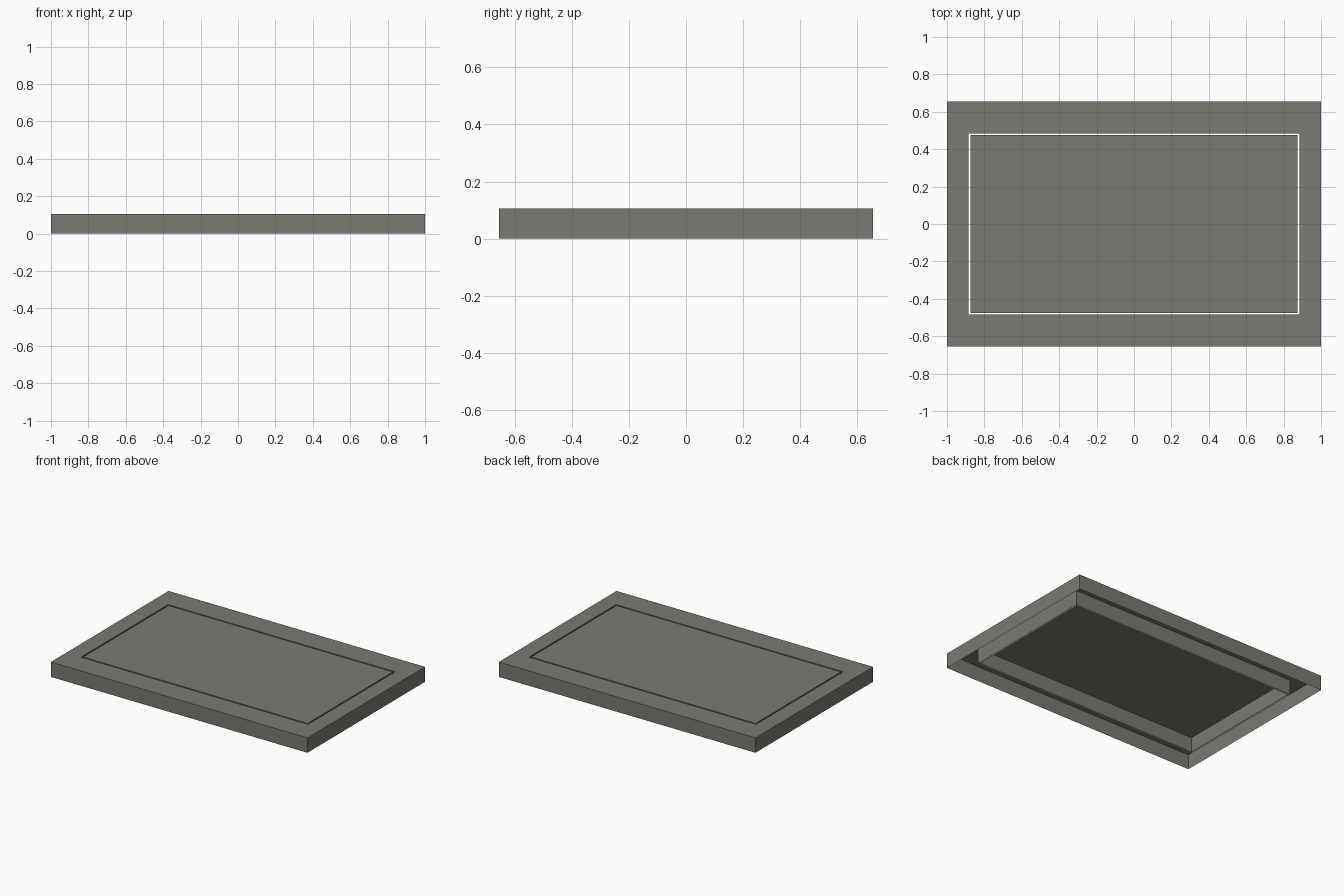
import bpy
import bmesh

if "Cube" in bpy.data.objects:
    bpy.data.objects.remove(bpy.data.objects["Cube"], do_unlink=True)

HEIGHT = 0.105
OUTER = (1.0, 0.655)
HOLE = (0.885, 0.485)
PANEL = (0.875, 0.475)

# Single warm grey for every part
grey = bpy.data.materials.new("warm_grey")
grey.use_nodes = True
colour = (0.195, 0.197, 0.172, 1)
grey.diffuse_color = colour
grey.node_tree.nodes["Principled BSDF"].inputs["Base Color"].default_value = colour


def sheet_part(name, rings, cap=False):
    """Skin a run of rectangles (half size, z) into an open thin shell."""
    bm = bmesh.new()
    loops = []
    for (hx, hy), z in rings:
        corners = [(-hx, -hy), (hx, -hy), (hx, hy), (-hx, hy)]
        loops.append([bm.verts.new((x, y, z)) for x, y in corners])
    for low, high in zip(loops, loops[1:]):
        for i in range(4):
            j = (i + 1) % 4
            bm.faces.new((low[i], low[j], high[j], high[i]))
    if cap:
        bm.faces.new(loops[-1])
    mesh = bpy.data.meshes.new(name)
    bm.to_mesh(mesh)
    bm.free()
    mesh.materials.append(grey)
    obj = bpy.data.objects.new(name, mesh)
    bpy.context.collection.objects.link(obj)
    return obj


# Surrounding frame: outer skirt, flat rim, inner skirt, open underneath
sheet_part("frame", [(OUTER, 0), (OUTER, HEIGHT), (HOLE, HEIGHT), (HOLE, 0)])

# Centre panel: flat top with its own skirt, separated by a narrow gap
sheet_part("centre_panel", [(PANEL, 0), (PANEL, HEIGHT)], cap=True)
